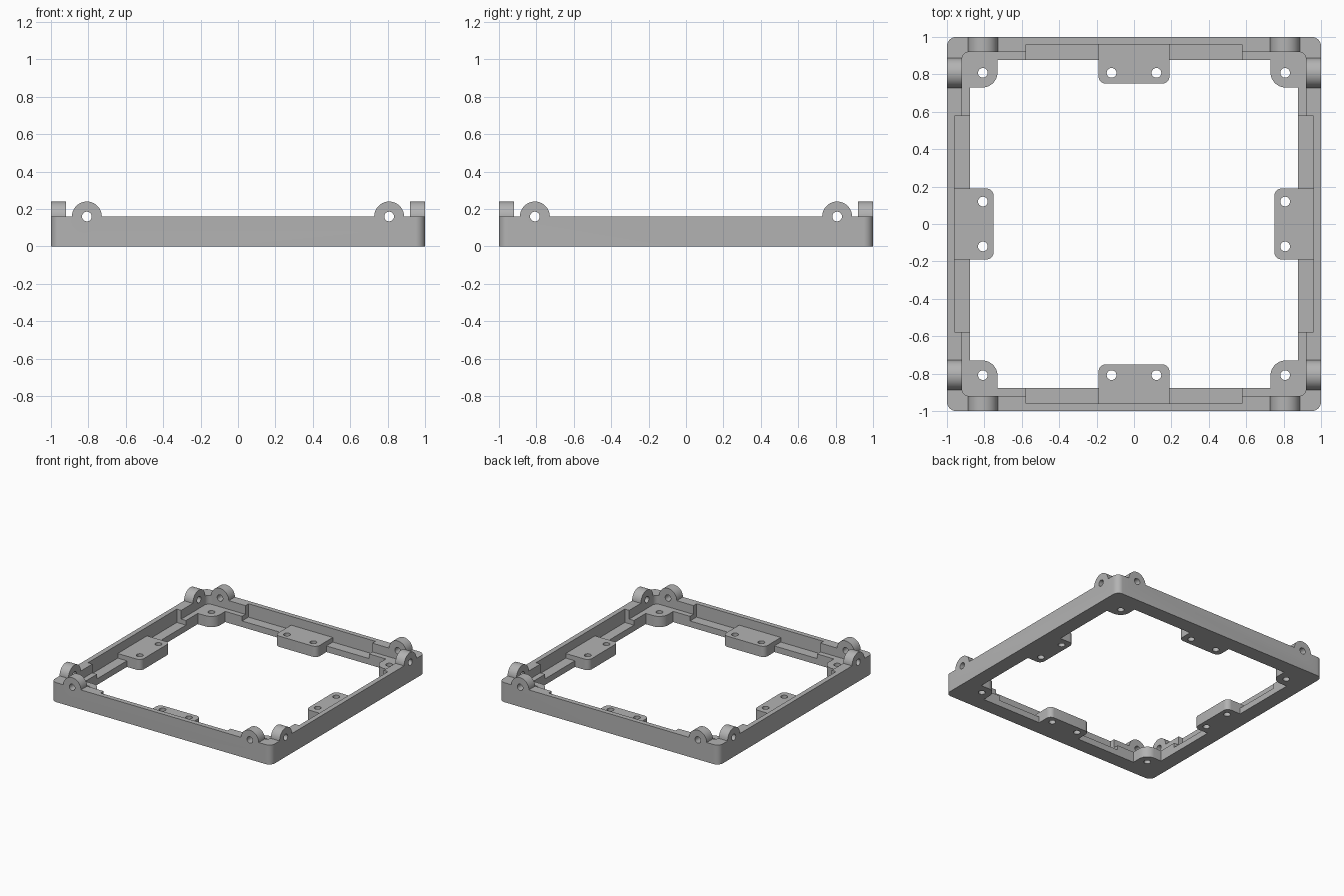
import bpy, bmesh, math
from mathutils import Matrix

if "Cube" in bpy.data.objects:
    bpy.data.objects.remove(bpy.data.objects["Cube"])

TOP, TAB, LEDGE = 0.16, 0.088, 0.05   # wall, tab and ledge heights
LUG = 0.808                           # distance of lugs and holes from the centre

grey = bpy.data.materials.new("grey")
grey.diffuse_color = (0.45, 0.45, 0.45, 1)
grey.use_nodes = True
grey.node_tree.nodes["Principled BSDF"].inputs["Base Color"].default_value = grey.diffuse_color


def arc(cx, cy, r, a0, a1, n=10):
    return [(cx + r * math.cos(math.radians(a0 + (a1 - a0) * i / n)),
             cy + r * math.sin(math.radians(a0 + (a1 - a0) * i / n))) for i in range(n + 1)]


def rounded_square(h, r):
    c = h - r
    return (arc(c, c, r, 0, 90) + arc(-c, c, r, 90, 180)
            + arc(-c, -c, r, 180, 270) + arc(c, -c, r, 270, 360))


def prism(name, pts, z0, z1, turn=None):
    """Extrude a flat outline from z0 to z1, then optionally turn it."""
    bm = bmesh.new()
    face = bm.faces.new([bm.verts.new((x, y, z0)) for x, y in pts])
    ext = bmesh.ops.extrude_face_region(bm, geom=[face])
    bmesh.ops.translate(bm, vec=(0, 0, z1 - z0),
                        verts=[v for v in ext["geom"] if isinstance(v, bmesh.types.BMVert)])
    bmesh.ops.recalc_face_normals(bm, faces=bm.faces)
    if turn:
        bm.transform(turn)
    me = bpy.data.meshes.new(name)
    bm.to_mesh(me)
    bm.free()
    me.materials.append(grey)
    ob = bpy.data.objects.new(name, me)
    bpy.context.collection.objects.link(ob)
    return ob


def box(name, x0, x1, y0, y1, z0, z1, turn=None):
    return prism(name, [(x0, y0), (x1, y0), (x1, y1), (x0, y1)], z0, z1, turn)


def disc(cx, cy, r, n=40):
    return arc(cx, cy, r, 0, 360, n)[:-1]


# outer block of the frame
frame = prism("frame", rounded_square(1.0, 0.05), 0, TOP)
helpers = []


def combine(helper, operation):
    helper.hide_render = True
    m = frame.modifiers.new(helper.name, "BOOLEAN")
    m.operation, m.solver, m.object = operation, "EXACT", helper
    helpers.append(helper)


quarter = [Matrix.Rotation(math.radians(-90 * k), 4, "Z") for k in range(4)]
stand = Matrix.Rotation(math.radians(90), 4, "X")   # local z becomes -y

# hinge lugs, two on each side
for q in quarter:
    for s in (-1, 1):
        combine(prism("lug", disc(s * LUG, TOP, 0.08), 0.9, 1.0, q @ stand), "UNION")

# upper cavity down to the tab level
combine(prism("cavity", rounded_square(0.92, 0.04), TAB, 0.4), "DIFFERENCE")

# central opening, leaving corner tabs and mid-side tabs
outline = []
for q in quarter:
    side = (arc(-0.81, 0.81, 0.08, -90, 0) + [(-0.73, 0.877), (-0.19, 0.877)]
            + arc(-0.15, 0.79, 0.04, 180, 270) + arc(0.15, 0.79, 0.04, 270, 360)
            + [(0.19, 0.877), (0.73, 0.877)])
    outline += [tuple((q @ Matrix.Translation((x, y, 0))).translation[:2]) for x, y in side]
combine(prism("opening", outline, -0.1, 0.4), "DIFFERENCE")

# thinner wall stretches and the lowered ledges beside each mid-side tab
for q in quarter:
    combine(box("wall_recess", -0.577, 0.577, 0.8, 0.96, TAB, 0.4, q), "DIFFERENCE")
    for s in (-1, 1):
        x0, x1 = sorted((s * 0.19, s * 0.577))
        combine(box("ledge_recess", x0, x1, 0.86, 0.96, LEDGE, 0.4, q), "DIFFERENCE")

# screw holes in the tabs
for q in quarter:
    for x in (-LUG, -0.12, 0.12):
        combine(prism("screw_hole", disc(x, LUG, 0.026, 24), -0.1, 0.4, q), "DIFFERENCE")

# pin holes through facing lugs
for q in quarter[:2]:
    for s in (-1, 1):
        combine(prism("pin_hole", disc(s * LUG, TOP, 0.026, 24), -1.1, 1.1, q @ stand), "DIFFERENCE")

# bake the result and drop the helpers
dg = bpy.context.evaluated_depsgraph_get()
result = bpy.data.meshes.new_from_object(frame.evaluated_get(dg))
frame.modifiers.clear()
frame.data = result
result.materials.clear()
result.materials.append(grey)
for p in result.polygons:
    p.material_index = 0
for h in helpers:
    bpy.data.objects.remove(h)

# smooth the round parts, keep the edges sharp
bpy.context.view_layer.objects.active = frame
frame.select_set(True)
bpy.ops.object.shade_smooth_by_angle(angle=math.radians(30))
